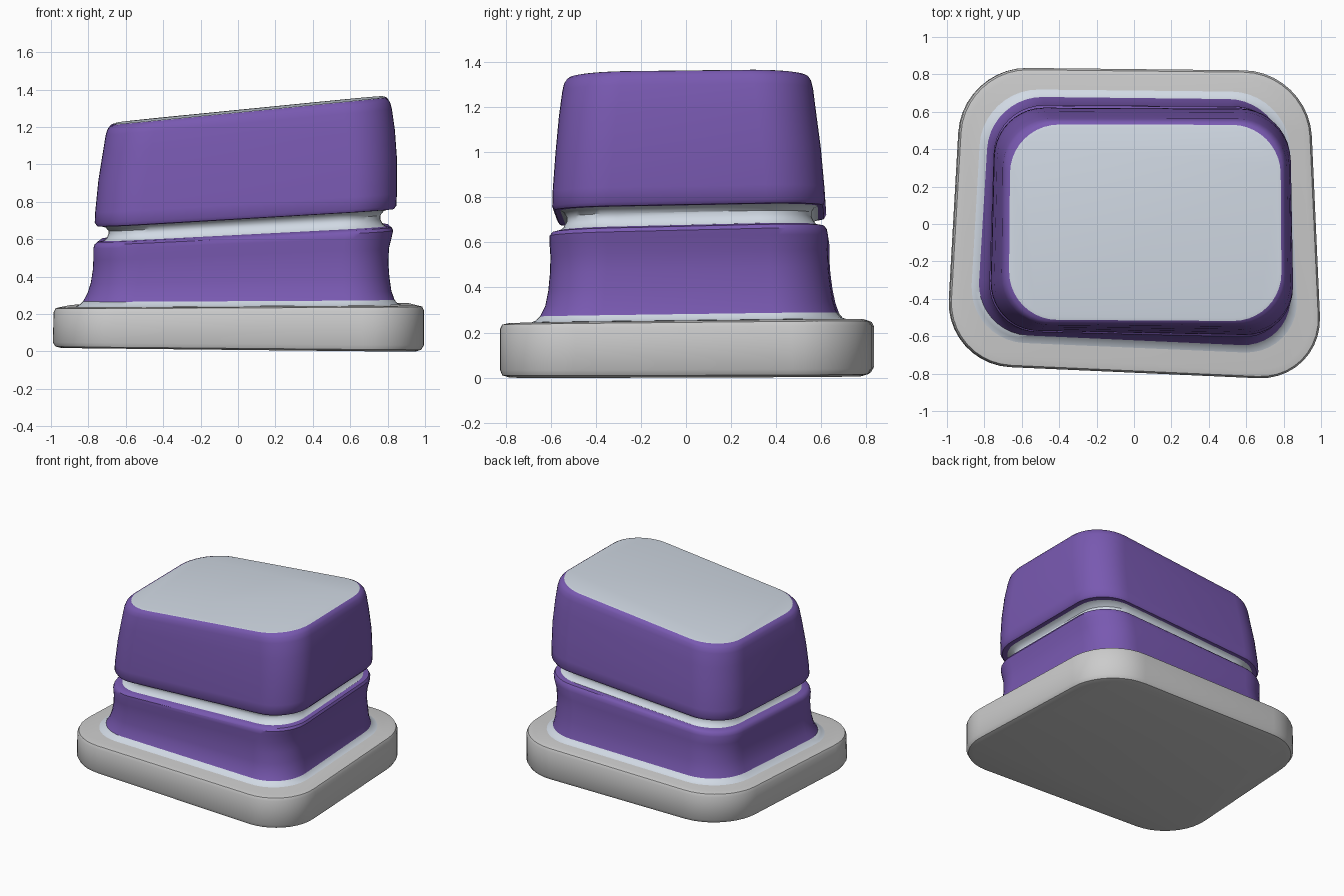
import bpy, bmesh
from mathutils import Vector

STEPS = 10


def material(name, rgb):
    m = bpy.data.materials.new(name)
    m.diffuse_color = (*rgb, 1)
    return m


def ring(x0, x1, y0, y1, zl, zr, tilt_y, skew, r):
    """Rounded, slightly skewed rectangle lying in a tilted plane."""
    corners = [Vector((x0, y0 + .09 * skew)), Vector((x1, y0)),
               Vector((x1 - .075 * skew, y1 - .02 * skew)), Vector((x0 + .09 * skew, y1))]
    pts = []
    for i, c in enumerate(corners):
        a = c + (corners[i - 1] - c).normalized() * r
        d = c + (corners[(i + 1) % 4] - c).normalized() * r
        h0, h1 = a.lerp(c, .552), d.lerp(c, .552)
        for k in range(STEPS + 1):
            t = k / STEPS
            u = 1 - t
            p = a * u**3 + h0 * 3 * u * u * t + h1 * 3 * u * t * t + d * t**3
            z = zl + (zr - zl) * (p.x - x0) / (x1 - x0) + tilt_y * p.y
            pts.append((p.x, p.y, z))
    return pts


def loft(name, rings, mat=None, bottom=True, top=True):
    bm = bmesh.new()
    loops = [[bm.verts.new(p) for p in ring(*s)] for s in rings]
    n = len(loops[0])
    for lo, hi in zip(loops, loops[1:]):
        for i in range(n):
            j = (i + 1) % n
            bm.faces.new((lo[i], lo[j], hi[j], hi[i]))
    if bottom:
        bm.faces.new(loops[0][::-1])
    if top:
        bm.faces.new(loops[-1])
    me = bpy.data.meshes.new(name)
    bm.to_mesh(me)
    bm.free()
    ob = bpy.data.objects.new(name, me)
    bpy.context.collection.objects.link(ob)
    if mat:
        me.materials.append(mat)
    bpy.context.view_layer.objects.active = ob
    ob.select_set(True)
    bpy.ops.object.shade_smooth_by_angle(angle=.7)
    ob.select_set(False)


purple = material("purple", (.19, .10, .44))
pale = material("pale_grey", (.64, .70, .78))

# Base slab: x0, x1, y0, y1, z left, z right, y tilt, skew, corner radius
loft("base", [
    (-.965, .965, -.80, .795, .02, .000, .003, 1, .33),
    (-.995, .995, -.83, .825, .027, .010, .003, 1, .34),
    (-1.01, 1.01, -.84, .838, .05, .035, .003, 1, .35),
    (-1.005, 1.01, -.84, .838, .215, .225, .010, 1, .35),
    (-.995, 1.0, -.83, .828, .235, .245, .010, 1, .34),
    (-.965, .97, -.80, .80, .242, .253, .012, 1, .33),
])

# Pale fillet where the body meets the base
loft("base_trim", [
    (-.885, .885, -.70, .722, .243, .254, .012, .85, .30),
    (-.865, .865, -.68, .70, .252, .262, .012, .85, .29),
    (-.845, .85, -.66, .682, .272, .282, .014, .85, .28),
], pale)

# Lower body with concave sides
loft("lower_body", [
    (-.845, .85, -.66, .682, .272, .282, .014, .85, .28),
    (-.82, .832, -.635, .665, .315, .33, .018, .75, .27),
    (-.80, .82, -.62, .652, .37, .40, .02, .65, .26),
    (-.788, .813, -.612, .642, .44, .48, .022, .6, .26),
    (-.783, .815, -.608, .637, .50, .56, .024, .5, .26),
    (-.782, .83, -.612, .637, .56, .625, .025, .45, .26),
    (-.775, .837, -.612, .632, .58, .655, .025, .45, .26),
    (-.76, .828, -.598, .62, .593, .672, .025, .45, .25),
    (-.73, .80, -.57, .592, .598, .678, .025, .45, .24),
], purple)

# Recessed pale neck
loft("neck", [
    (-.73, .80, -.57, .592, .596, .676, .025, .45, .24),
    (-.712, .78, -.55, .575, .608, .69, .025, .42, .235),
    (-.70, .768, -.535, .562, .635, .715, .025, .4, .23),
    (-.70, .768, -.535, .562, .65, .735, .022, .4, .23),
    (-.715, .785, -.548, .575, .668, .757, .02, .35, .235),
    (-.74, .81, -.565, .592, .674, .766, .02, .35, .24),
], pale)

# Upper body, tapering towards the slanted top
loft("upper_body", [
    (-.73, .80, -.558, .585, .672, .764, .02, .35, .24),
    (-.76, .838, -.587, .613, .675, .768, .02, .35, .25),
    (-.773, .852, -.598, .623, .694, .785, .02, .35, .26),
    (-.77, .855, -.596, .619, .75, .85, .018, .33, .26),
    (-.752, .855, -.582, .602, .92, 1.03, .016, .28, .26),
    (-.728, .842, -.566, .58, 1.06, 1.19, .014, .2, .26),
    (-.71, .825, -.55, .565, 1.16, 1.30, .012, .12, .26),
    (-.70, .815, -.542, .556, 1.19, 1.335, .012, .1, .26),
    (-.687, .802, -.53, .545, 1.207, 1.353, .012, .1, .26),
    (-.67, .79, -.52, .532, 1.215, 1.36, .012, .1, .26),
], purple, top=False)

# Pale top panel closing the upper body
loft("top_panel", [
    (-.67, .79, -.52, .532, 1.215, 1.36, .012, .1, .26),
    (-.655, .775, -.505, .517, 1.22, 1.362, .012, .1, .25),
], pale, bottom=False)
